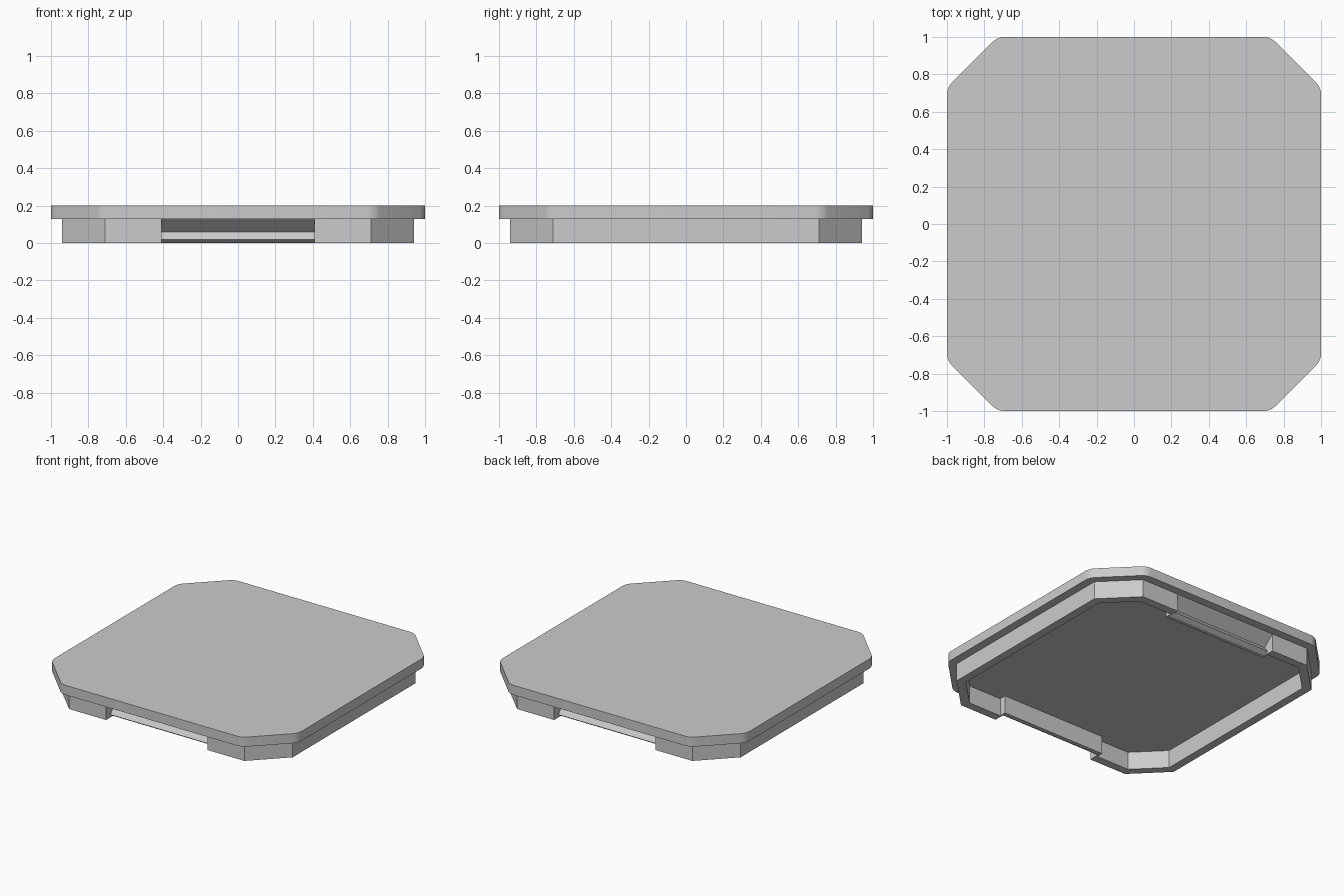
import bpy
import bmesh
from math import radians
from mathutils import Vector

if "Cube" in bpy.data.objects:
    bpy.data.objects.remove(bpy.data.objects["Cube"], do_unlink=True)

PLATE_BOTTOM, PLATE_TOP = 0.13, 0.20
NOTCH = 0.41          # half width of the clip notches

grey = bpy.data.materials.new("plain grey")
grey.use_nodes = True
colour = (0.6, 0.6, 0.6, 1)
grey.diffuse_color = colour
grey.node_tree.nodes["Principled BSDF"].inputs["Base Color"].default_value = colour


def prism(name, outline, travel, round_corners=0.0):
    """Extrude a closed outline of 3D points along the travel vector."""
    bm = bmesh.new()
    face = bm.faces.new([bm.verts.new(p) for p in outline])
    grown = bmesh.ops.extrude_face_region(bm, geom=[face], use_keep_orig=True)
    moved = [v for v in grown["geom"] if isinstance(v, bmesh.types.BMVert)]
    bmesh.ops.translate(bm, verts=moved, vec=travel)
    if round_corners:
        axis = Vector(travel).normalized()
        edges = [e for e in bm.edges
                 if abs((e.verts[1].co - e.verts[0].co).normalized().dot(axis)) > 0.99]
        bmesh.ops.bevel(bm, geom=edges, offset=round_corners, segments=5,
                        profile=0.5, affect='EDGES')
    bmesh.ops.recalc_face_normals(bm, faces=bm.faces)
    mesh = bpy.data.meshes.new(name)
    bm.to_mesh(mesh)
    bm.free()
    mesh.materials.append(grey)
    obj = bpy.data.objects.new(name, mesh)
    bpy.context.collection.objects.link(obj)
    return obj


# Top plate: a square with cut, softly rounded corners
a, b = 1.0, 0.73
octagon = [(b, -a), (a, -b), (a, b), (b, a), (-b, a), (-a, b), (-a, -b), (-b, -a)]
plate = prism("top_plate", [(x, y, PLATE_BOTTOM) for x, y in octagon],
              (0, 0, PLATE_TOP - PLATE_BOTTOM), round_corners=0.035)
bpy.context.view_layer.objects.active = plate
plate.select_set(True)
bpy.ops.object.shade_smooth_by_angle(angle=radians(30))
plate.select_set(False)

# Side walls: half of the rim below the plate, thickened where it meets the clips
front_half = [(NOTCH, -0.94), (0.71, -0.94), (0.94, -0.71)]
inner_half = [(0.88, -0.685), (0.685, -0.88), (NOTCH + 0.01, -0.88),
              (NOTCH + 0.01, -0.83), (NOTCH, -0.83)]
back_half = [(x, -y) for x, y in reversed(front_half)]
inner_back = [(x, -y) for x, y in reversed(inner_half)]
wall = front_half + back_half + inner_back + inner_half
for side, name in ((1, "left_wall"), (-1, "right_wall")):
    prism(name, [(side * x, y, 0) for x, y in wall], (0, 0, PLATE_BOTTOM))

# Snap clips: grooved strips with a pointed lip, set into the front and back
clip = [(0.83, PLATE_BOTTOM), (0.83, 0), (0.86, 0), (0.89, 0.02),
        (0.86, 0.06), (0.94, PLATE_BOTTOM)]
for side, name in ((-1, "front_clip"), (1, "back_clip")):
    prism(name, [(-NOTCH, side * y, z) for y, z in clip], (2 * NOTCH, 0, 0))
